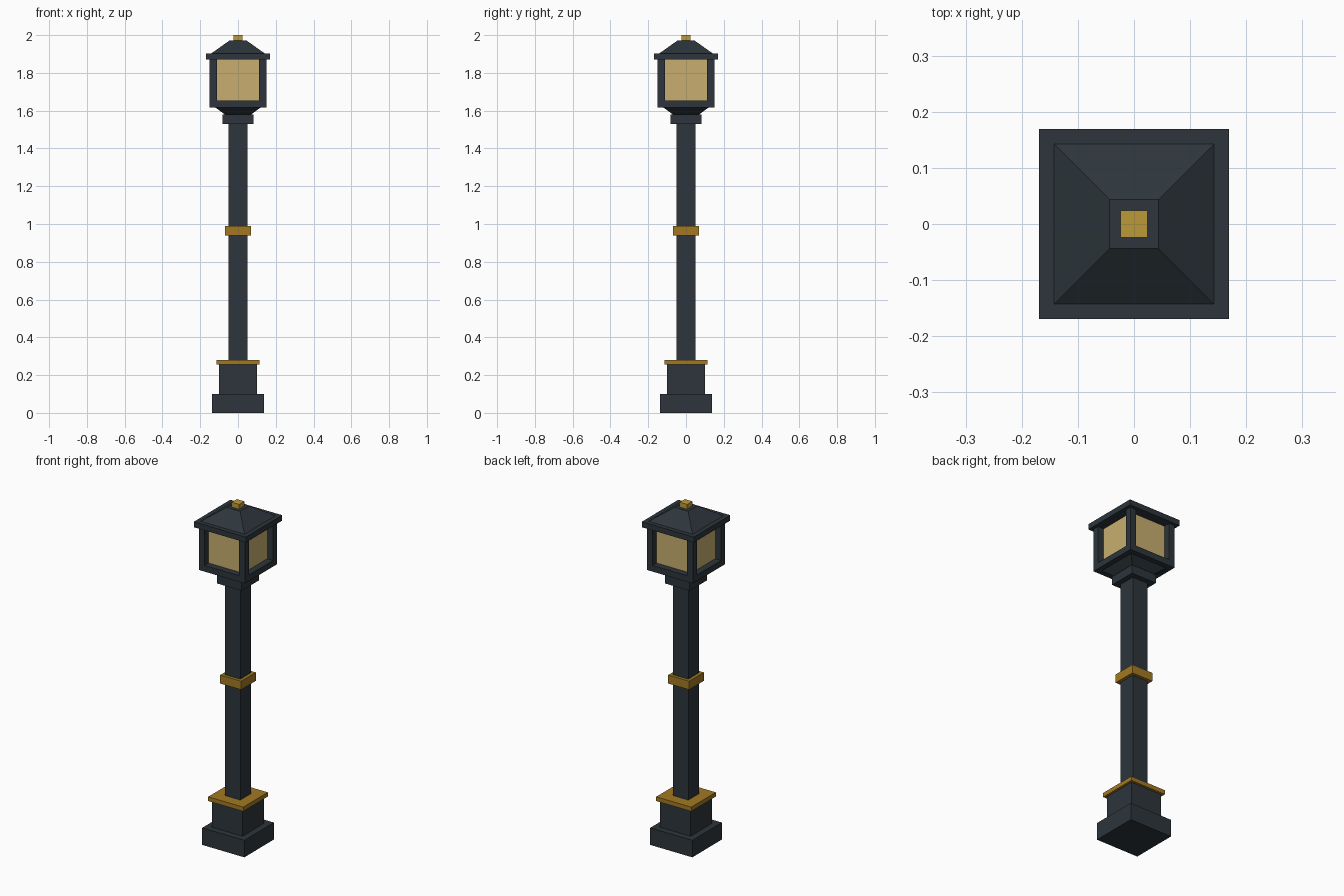
import bpy, bmesh

if "Cube" in bpy.data.objects:
    bpy.data.objects.remove(bpy.data.objects["Cube"])


def material(name, rgb):
    m = bpy.data.materials.new(name)
    m.diffuse_color = (*rgb, 1.0)
    m.use_nodes = True
    m.node_tree.nodes["Principled BSDF"].inputs["Base Color"].default_value = m.diffuse_color
    return m


iron = material("dark iron", (0.026, 0.036, 0.044))
brass = material("brass", (0.36, 0.19, 0.016))
glass = material("warm glass", (0.58, 0.43, 0.16))
bright = material("bright brass", (0.50, 0.32, 0.04))


def block(name, mat, z0, z1, half, top=None, centre=(0, 0)):
    """Square block from z0 to z1; 'top' tapers the upper half-width."""
    top = half if top is None else top
    bm = bmesh.new()
    bmesh.ops.create_cube(bm, size=2)
    for v in bm.verts:
        h, z = (top, z1) if v.co.z > 0 else (half, z0)
        v.co = (centre[0] + v.co.x * h, centre[1] + v.co.y * h, z)
    mesh = bpy.data.meshes.new(name)
    bm.to_mesh(mesh)
    bm.free()
    mesh.materials.append(mat)
    ob = bpy.data.objects.new(name, mesh)
    bpy.context.collection.objects.link(ob)
    return ob


# Stepped base and pole
block("base_plinth", iron, 0, 0.10, 0.137)
block("base_block", iron, 0.10, 0.255, 0.10)
block("base_trim", brass, 0.255, 0.28, 0.114)
block("pole", iron, 0.28, 1.53, 0.05)
block("pole_band", brass, 0.94, 0.99, 0.068)

# Collar and flare under the lantern
block("collar", iron, 1.53, 1.58, 0.081)
block("flare", iron, 1.58, 1.617, 0.07, 0.12)

# Lantern: floor, glass box and four corner posts
block("lantern_floor", iron, 1.617, 1.653, 0.15)
block("lantern_glass", glass, 1.653, 1.87, 0.112)
for sx in (-1, 1):
    for sy in (-1, 1):
        block("lantern_post", iron, 1.653, 1.87, 0.019, centre=(sx * 0.131, sy * 0.131))

# Roof and finial
block("roof_eaves", iron, 1.87, 1.902, 0.169)
block("roof", iron, 1.902, 1.972, 0.143, 0.044)
block("finial", bright, 1.972, 2.0, 0.024)
